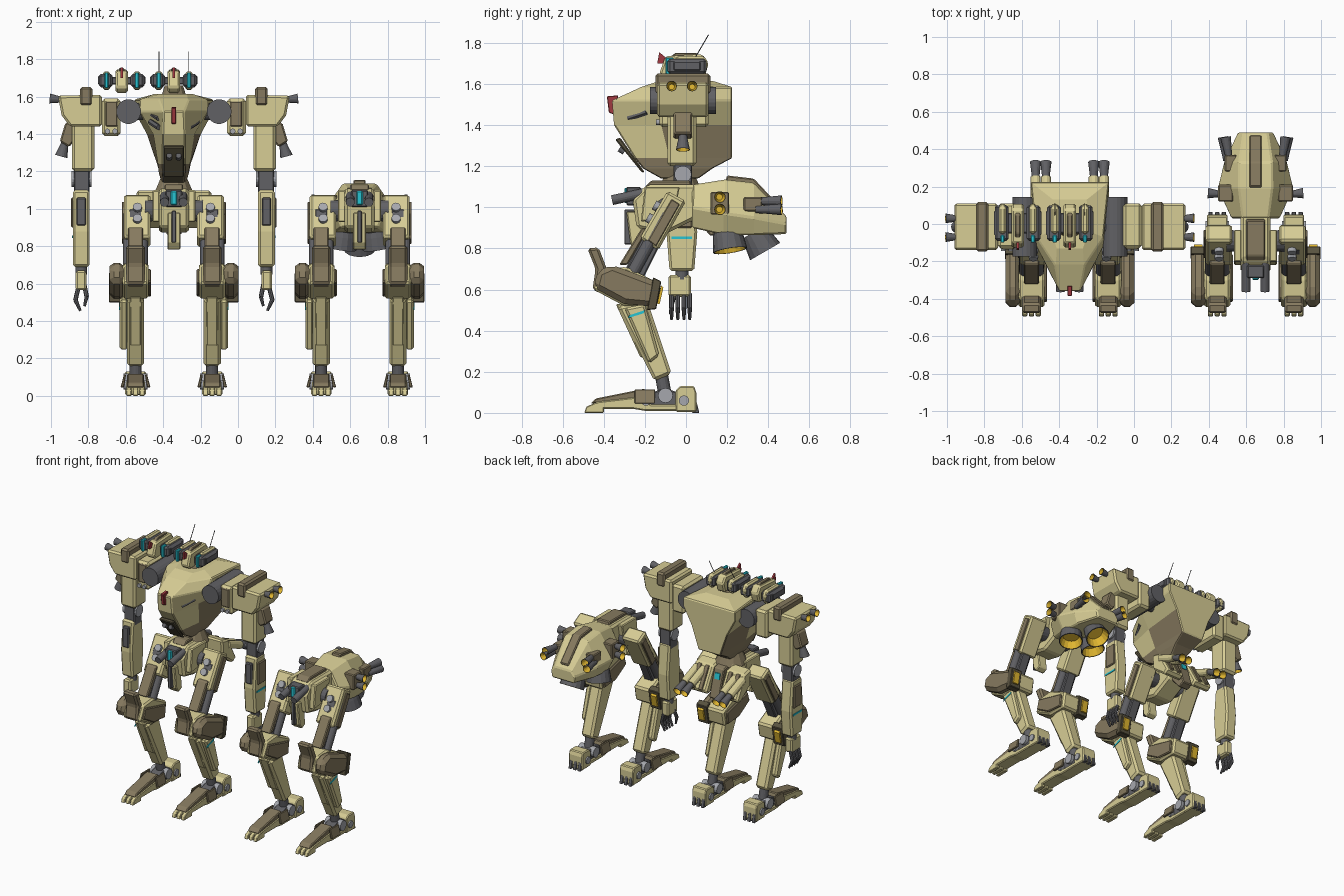
import bpy, bmesh, math
from mathutils import Vector

def material(name, r, g, b):
    m = bpy.data.materials.new(name)
    m.diffuse_color = (r, g, b, 1)
    return m

TAN = material("tan", .68, .61, .30)
BROWN = material("brown", .24, .195, .115)
DARK = material("dark_brown", .10, .085, .05)
GREY = material("dark_grey", .12, .12, .13)
STEEL = material("steel", .38, .39, .42)
GOLD = material("gold", .75, .47, .03)
CYAN = material("cyan", .02, .55, .65)
RED = material("red", .35, .04, .05)

def loft(name, rings, mats, bevel=0, pick=None):
    """Skin a list of equal-length rings and cap both ends."""
    bm = bmesh.new()
    vs = [[bm.verts.new(p) for p in ring] for ring in rings]
    n = len(vs[0])
    for i in range(len(vs) - 1):
        for j in range(n):
            k = (j + 1) % n
            f = bm.faces.new((vs[i][j], vs[i][k], vs[i + 1][k], vs[i + 1][j]))
            f.material_index = pick(i, j) if pick else 0
    bm.faces.new(vs[0])
    cap = bm.faces.new(vs[-1])
    cap.material_index = pick(len(vs) - 2, 0) if pick else 0
    bmesh.ops.recalc_face_normals(bm, faces=bm.faces)
    me = bpy.data.meshes.new(name)
    bm.to_mesh(me)
    bm.free()
    ob = bpy.data.objects.new(name, me)
    bpy.context.collection.objects.link(ob)
    for m in mats:
        me.materials.append(m)
    if bevel:
        b = ob.modifiers.new("bevel", 'BEVEL')
        b.width, b.segments, b.limit_method = bevel, 1, 'ANGLE'
    return ob

def prism(name, pts, lo, hi, mat, bevel=.006, axis='x'):
    """Extrude a yz profile along x, or an xz profile along y."""
    put = (lambda v, a, b: (v, a, b)) if axis == 'x' else (lambda v, a, b: (a, v, b))
    return loft(name, [[put(v, a, b) for a, b in pts] for v in (lo, hi)], [mat], bevel)

def box(name, x0, x1, y0, y1, z0, z1, mat, bevel=.006):
    return prism(name, [(y0, z0), (y1, z0), (y1, z1), (y0, z1)], x0, x1, mat, bevel)

def lathe(name, p0, p1, prof, mats, n=16, pick=None):
    p0, p1 = Vector(p0), Vector(p1)
    d = p1 - p0
    u = d.orthogonal().normalized()
    w = d.normalized().cross(u)
    ang = [2 * math.pi * k / n for k in range(n)]
    return loft(name, [[p0 + d * t + (u * math.cos(a) + w * math.sin(a)) * r for a in ang] for t, r in prof], mats, 0, pick)

def cyl(name, p0, p1, r0, mat, r1=None, n=16):
    return lathe(name, p0, p1, [(0, r0), (1, r0 if r1 is None else r1)], [mat], n)

def nozzle(name, p0, p1, r0, r1):
    return lathe(name, p0, p1, [(0, r0), (.3, r0 * 1.1), (1, r1), (1, r1 * .92), (.45, r0 * .85)],
                 [GREY, GOLD], 16, lambda i, j: int(i == 3))

def leg(cx, s):
    X = lambda d: cx + s * (.205 + d)
    def P(name, pts, a, b, mat, bev=.006):
        prism(name, pts, X(a), X(b), mat, bev)
    # foot
    P("foot_base", [(-.46, .005), (-.46, .035), (-.43, .055), (-.22, .08), (-.17, .04), (0, .04), (0, .01), (-.2, .01), (-.26, .02), (-.4, .02)], -.05, .05, TAN)
    P("foot_plate", [(-.465, .045), (-.44, .07), (-.2, .118), (-.175, .06)], -.045, .045, BROWN)
    for d in (-.036, 0, .036):
        P("toe", [(-.495, 0), (-.485, .03), (-.44, .05), (-.40, .04), (-.40, 0)], d - .014, d + .014, TAN, .004)
        P("heel_claw", [(.03, 0), (.03, .07), (.05, .06), (.065, 0)], d - .012, d + .012, GREY, .003)
    P("heel", [(-.05, .005), (-.05, .11), (-.03, .13), (.04, .13), (.05, .1), (.05, .005)], -.055, .055, TAN)
    P("ankle_block", [(-.21, .03), (-.2, .09), (-.1, .12), (-.04, .1), (-.04, .03)], -.042, .042, GREY)
    for e in (-1, 1):
        # flared ankle guard
        loft("ankle_guard", [[(X(e * a), y, z) for a, y, z in ((.05, y0, .115), (.062, y0, .115), (.08, y0, .045), (.062, y0, .045))]
                             for y0 in (-.25, -.15)], [BROWN], .004)
    for y, z, r in ((-.1, .085, .036), (-.195, .06, .025), (-.01, .06, .025)):
        cyl("ankle_disc", (X(-.064), y, z), (X(.064), y, z), r, STEEL)
    cyl("ankle_post", (X(0), -.1, .08), (X(0), -.13, .24), .032, GREY)
    # shin
    P("shin", [(-.335, .515), (-.19, .55), (-.07, .19), (-.155, .155)], -.046, .046, TAN, .015)
    P("shin_front", [(-.342, .53), (-.3, .53), (-.2, .27), (-.222, .27)], -.03, .03, TAN)
    P("shin_panel", [(-.3, .51), (-.2, .53), (-.13, .28), (-.18, .24)], .04, .085, TAN, .012)
    P("shin_light", [(-.285, .46), (-.275, .475), (-.2, .5), (-.205, .485)], .082, .088, CYAN, 0)
    # knee
    P("knee_body", [(-.45, .6), (-.4, .7), (-.29, .71), (-.13, .63), (-.15, .52), (-.3, .52)], -.07, .07, TAN, .012)
    P("knee_cap", [(-.48, .8), (-.425, .805), (-.385, .7), (-.39, .57), (-.455, .6), (-.44, .7)], -.05, .05, BROWN, .012)
    P("knee_shield", [(-.45, .61), (-.43, .69), (-.36, .72), (-.12, .63), (-.14, .515), (-.3, .53)], .06, .14, BROWN, .025)
    P("knee_inner", [(-.42, .61), (-.4, .68), (-.16, .62), (-.17, .53), (-.3, .54)], -.083, -.06, BROWN)
    P("knee_trim", [(-.19, .5), (-.16, .66), (-.12, .64), (-.145, .505)], .055, .142, DARK, .004)
    P("knee_vent", [(-.14, .53), (-.122, .62), (-.11, .61), (-.128, .53)], .08, .125, GOLD, 0)
    # thigh
    P("thigh_core", [(-.31, .67), (-.21, .65), (-.05, .97), (-.14, 1.0)], -.035, .035, GREY)
    for d in (-.036, .036):
        cyl("thigh_piston", (X(d), -.27, .66), (X(d), -.1, .97), .03, GREY)
    P("thigh_front", [(-.325, .72), (-.285, .72), (-.18, .9), (-.215, .9)], -.04, .04, BROWN)
    P("thigh_armour", [(-.09, 1.08), (0, 1.03), (-.135, .79), (-.225, .85)], -.08, .062, TAN, .012)
    P("thigh_strip", [(-.07, 1.04), (-.03, 1.015), (-.145, .81), (-.185, .84)], .058, .073, BROWN, .004)
    for y, z in ((-.125, .995), (-.158, .935)):
        cyl("thigh_disc", (X(-.01), y, z), (X(-.01), y - .03, z + .017), .024, STEEL)
    cyl("hip_joint", (X(-.2), -.09, .99), (X(-.05), -.09, .99), .045, GREY, .06)

def pelvis(cx):
    prism("pelvis_core", [(-.24, .9), (-.26, 1.04), (-.19, 1.11), (.05, 1.11), (.06, .95), (-.1, .87)], cx - .08, cx + .08, TAN, .015)
    prism("pelvis_top", [(-.2, 1.1), (-.17, 1.13), (.02, 1.13), (.03, 1.1)], cx - .05, cx + .05, BROWN)
    box("eye_hood", cx - .045, cx + .045, -.29, -.22, 1.01, 1.1, GREY)
    box("eye", cx - .017, cx + .017, -.3, -.28, 1.02, 1.095, CYAN, .006)
    prism("crotch_guard", [(-.29, .98), (-.22, .98), (-.2, .8), (-.24, .78), (-.27, .82)], cx - .035, cx + .035, TAN)
    box("crotch_slot", cx - .012, cx + .012, -.3, -.25, .82, .99, GREY, .004)
    for s in (-1, 1):
        cyl("pelvis_gun", (cx + s * .05, -.2, 1.07), (cx + s * .05, -.36, 1.035), .024, GREY)
        prism("pelvis_cheek", [(-.22, .93), (-.2, 1.1), (-.03, 1.1), (-.06, .95)], cx + s * .075, cx + s * .115, TAN)
        leg(cx, s)

def head(cx):
    prism("head_core", [(-.13, 1.65), (-.1, 1.735), (.08, 1.745), (.11, 1.7), (.09, 1.63), (-.1, 1.62)], cx - .033, cx + .033, TAN, .01)
    prism("head_crest", [(-.08, 1.73), (-.05, 1.752), (.05, 1.752), (.07, 1.73)], cx - .014, cx + .014, BROWN, .004)
    box("head_bar", cx - .1, cx + .1, -.05, .06, 1.665, 1.705, GREY)
    prism("head_fin", [(-.14, 1.7), (-.13, 1.755), (-.1, 1.73), (-.1, 1.7)], cx - .006, cx + .006, RED, 0)
    for s in (-1, 1):
        X = lambda d: cx + s * d
        box("head_pod", X(.048), X(.122), -.09, .1, 1.65, 1.722, GREY, .012)
        prism("head_pod_cover", [(-.05, 1.64), (-.05, 1.735), (.09, 1.735), (.11, 1.7), (.09, 1.635)], X(.062), X(.1), TAN, .01)
        box("head_lens", X(.07), X(.092), -.1, -.06, 1.645, 1.73, CYAN, .005)
        box("head_side_panel", X(.115), X(.127), -.06, .07, 1.665, 1.71, GREY, .005)

def arm(cx, s):
    X = lambda d: cx + s * d
    def B(name, a, b, *r):
        box(name, X(a), X(b), *r)
    # shoulder
    cyl("shoulder_roller", (X(.242), -.175, 1.52), (X(.242), .145, 1.52), .066, GREY, n=20)
    cyl("shoulder_axle", (X(.15), -.015, 1.52), (X(.4), -.015, 1.52), .045, GREY)
    B("shoulder_link", .285, .385, -.13, .11, 1.39, 1.59, TAN, .015)
    B("shoulder_link_panel", .3, .365, -.137, -.12, 1.44, 1.575, BROWN)
    for d in (.315, .355):
        cyl("link_disc", (X(d), -.145, 1.415), (X(d), -.12, 1.415), .014, STEEL, n=12)
    prism("shoulder_pod", [(X(a), z) for a, z in ((.385, 1.44), (.385, 1.61), (.62, 1.605), (.6, 1.5), (.555, 1.44))], -.14, .11, TAN, .012, 'y')
    B("shoulder_strap", .435, .502, -.148, .118, 1.55, 1.652, BROWN, .012)
    for y in (-.07, .03):
        nozzle("shoulder_thruster", (X(.59), y, 1.583), (X(.664), y, 1.59), .016, .026)
    # upper arm and elbow
    B("upper_arm", .425, .545, -.09, .05, 1.2, 1.46, TAN, .015)
    prism("arm_booster", [(X(a), z) for a, z in ((.535, 1.47), (.58, 1.46), (.61, 1.36), (.56, 1.33), (.535, 1.36))], -.06, .03, BROWN, .008, 'y')
    nozzle("arm_thruster", (X(.58), -.015, 1.36), (X(.602), -.015, 1.28), .02, .034)
    B("elbow", .45, .535, -.06, .03, 1.06, 1.22, GREY)
    cyl("elbow_disc", (X(.44), -.015, 1.16), (X(.548), -.015, 1.16), .042, STEEL)
    # forearm and hand
    prism("forearm", [(-.075, 1.1), (.035, 1.1), (.055, .88), (.04, .69), (-.08, .69), (-.095, .88)], X(.45), X(.54), TAN, .012)
    B("forearm_panel", .47, .52, -.1, -.05, .91, 1.06, GREY)
    B("forearm_side", .535, .55, -.06, .03, .9, 1.06, BROWN)
    B("forearm_light", .536, .544, -.07, .03, .845, .858, CYAN, 0)
    cyl("wrist", (X(.495), -.02, .71), (X(.495), -.02, .65), .032, GREY)
    B("hand", .468, .525, -.085, .025, .565, .67, TAN, .01)
    for y in (-.07, -.04, -.01, .018):
        cyl("finger", (X(.51), y, .58), (X(.527), y, .51), .012, GREY, n=8)
        cyl("fingertip", (X(.527), y, .515), (X(.5), y, .455), .012, GREY, .007, 8)
    cyl("thumb", (X(.48), -.05, .6), (X(.466), -.07, .53), .012, GREY, n=8)
    cyl("thumb_tip", (X(.466), -.07, .53), (X(.478), -.075, .48), .011, GREY, .007, 8)

def torso(cx):
    # each row: z, then (half width, y) for front, middle and back
    rows = [(1.14, .055, -.12, .065, -.03, .055, .06), (1.19, .06, -.21, .08, -.05, .075, .13),
            (1.24, .062, -.25, .085, -.08, .09, .225), (1.4, .06, -.35, .11, -.12, .145, .225),
            (1.52, .055, -.36, .18, -.12, .21, .225), (1.585, .08, -.22, .18, -.07, .21, .225),
            (1.615, .07, -.13, .1, -.04, .09, .13)]
    rings = [[(cx + s * x, y, z) for s, x, y in ((-1, a, b), (1, a, b), (1, c, d), (1, e, f), (-1, e, f), (-1, c, d))]
             for z, a, b, c, d, e, f in rows]
    loft("torso", rings, [TAN, BROWN, DARK], .006,
         lambda i, j: (2 if j == 0 and i < 2 else 1) if (i < 2 or (i == 2 and j in (2, 4))) else 0)
    prism("cockpit_panel", [(-.215, 1.17), (-.345, 1.33), (-.32, 1.34), (-.2, 1.17)], cx - .055, cx + .055, DARK)
    for d in (-.025, .025):
        cyl("cockpit_lamp", (cx + d, -.3, 1.27), (cx + d, -.325, 1.285), .015, GREY, n=12)
    prism("chest_fin", [(-.34, 1.45), (-.375, 1.46), (-.385, 1.54), (-.33, 1.545)], cx - .012, cx + .012, RED, .003)
    cyl("neck", (cx, -.01, 1.6), (cx, -.01, 1.66), .07, BROWN, .05, 12)
    for s in (-1, 1):
        for y, z in ((-.23, 1.5), (-.24, 1.45)):
            cyl("chest_vent", (cx + s * .125, y + .05, z + .015), (cx + s * .08, y - .04, z - .015), .016, GREY, n=6)
        cyl("antenna", (cx + s * .08, .04, 1.72), (cx + s * .08, .11, 1.84), .0025, GREY, n=5)
        arm(cx, s)

def hip_boosters(cx):
    cyl("waist", (cx, -.03, 1.08), (cx, -.03, 1.16), .11, BROWN, .075, 12)
    prism("rear_panel", [(.03, 1.1), (.11, 1.08), (.17, .88), (.12, .86), (.04, .95)], cx - .04, cx + .04, BROWN)
    prism("rear_light", [(.115, 1.05), (.128, 1.05), (.137, 1.01), (.12, 1.01)], cx - .02, cx + .02, CYAN, 0)
    for s in (-1, 1):
        X = lambda d: cx + s * d
        prism("rear_skirt", [(.02, 1.1), (.1, 1.08), (.19, .92), (.15, .89), (.03, .98)], X(.05), X(.2), TAN, .012)
        for d in (.08, .14):
            prism("skirt_stripe", [(.1, 1.075), (.115, 1.075), (.195, .93), (.18, .92)], X(d), X(d + .03), BROWN, .003)
        for d in (.128, .183):
            cyl("booster_body", (X(d), .1, 1.04), (X(d), .25, .98), .028, TAN, n=12)
            nozzle("booster_nozzle", (X(d), .24, .985), (X(d), .33, .945), .02, .03)

def engine_pod(cx):
    rows = [(.03, .07, 1.11, .13, 1.0, .1, .9), (.19, .09, 1.135, .205, .97, .15, .865),
            (.33, .09, 1.12, .17, .95, .14, .865), (.49, .065, .955, .095, .92, .085, .87)]
    loft("engine_pod", [[(cx + s * x, y, z) for s, x, z in ((-1, a, b), (1, a, b), (1, c, d), (1, e, f), (-1, e, f), (-1, c, d))]
                        for y, a, b, c, d, e, f in rows], [TAN], .008)
    prism("pod_spine", [(.19, 1.12), (.2, 1.155), (.33, 1.14), (.475, .985), (.46, .96), (.32, 1.1)], cx - .033, cx + .033, BROWN)
    box("pod_mount", cx - .06, cx + .06, 0, .1, .93, 1.09, GREY)
    nozzle("rear_engine", (cx, .33, .88), (cx, .385, .785), .065, .085)
    for s in (-1, 1):
        X = lambda d: cx + s * d
        nozzle("main_engine", (X(.085), .2, .885), (X(.1), .215, .79), .068, .084)
        box("side_mount", X(.12), X(.2), .12, .21, .965, 1.075, BROWN)
        for z in (.99, 1.05):
            nozzle("side_thruster", (X(.19), .16, z), (X(.255), .165, z), .018, .028)
        box("tail_mount", X(.1), X(.165), .28, .37, .98, 1.05, BROWN)
        for k, z in ((.14, 1.03), (.155, .99)):
            nozzle("tail_thruster", (X(k), .34, z), (X(k + .02), .465, z), .018, .028)

# walker with torso and arms, plus a spare head
pelvis(-.343)
hip_boosters(-.343)
torso(-.343)
head(-.343)
head(-.622)
# alternative lower half with engine pod
pelvis(.65)
engine_pod(.65)
